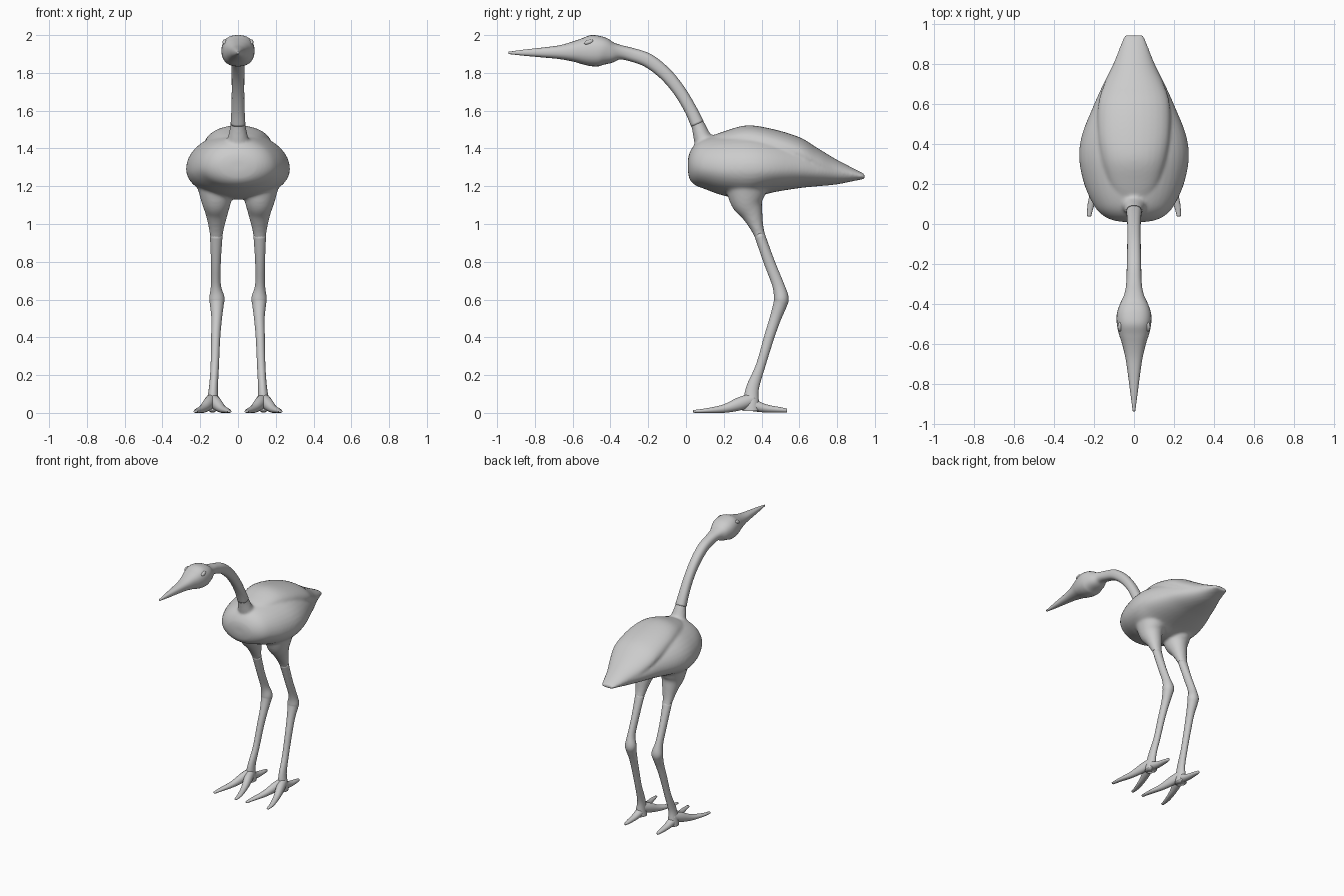
import bpy, bmesh, math
from mathutils import Vector


def catmull(rows, steps):
    """Smoothly interpolate rows of numbers."""
    out = []
    for i in range(len(rows) - 1):
        p0, p1, p2 = rows[max(i - 1, 0)], rows[i], rows[i + 1]
        p3 = rows[min(i + 2, len(rows) - 1)]
        for k in range(steps):
            t = k / steps
            out.append([0.5 * (2 * b + (c - a) * t + (2 * a - 5 * b + 4 * c - d) * t * t
                               + (3 * b - a - 3 * c + d) * t ** 3)
                        for a, b, c, d in zip(p0, p1, p2, p3)])
    out.append(list(rows[-1]))
    return out


def loft(bm, rings, power=1.0, axis=None, n=28, steps=5):
    """Skin rings (x, y, z, half width, upper radius[, lower radius])."""
    rows = catmull([list(r) + [r[4]] * (6 - len(r)) for r in rings], steps)
    pts = [Vector(r[:3]) for r in rows]
    loops = []
    for i, r in enumerate(rows):
        t = axis or (pts[min(i + 1, len(pts) - 1)] - pts[max(i - 1, 0)]).normalized()
        side = (Vector((1, 0, 0)) - t * t.x).normalized()
        up = t.cross(side)
        loop = []
        for k in range(n):
            a = 2 * math.pi * k / n
            c = math.copysign(abs(math.cos(a)) ** power, math.cos(a))
            s = math.copysign(abs(math.sin(a)) ** power, math.sin(a))
            p = pts[i] + side * c * max(r[3], .002) + up * s * max(r[4] if s > 0 else r[5], .002)
            p.z = max(p.z, 0)
            loop.append(bm.verts.new(p))
        loops.append(loop)
    for a, b in zip(loops, loops[1:]):
        for k in range(n):
            j = (k + 1) % n
            bm.faces.new((a[k], a[j], b[j], b[k]))
    bm.faces.new(loops[0])
    bm.faces.new(loops[-1])


def finish(name, bm, mirror=False):
    bmesh.ops.recalc_face_normals(bm, faces=bm.faces)
    for f in bm.faces:
        f.smooth = True
    me = bpy.data.meshes.new(name)
    bm.to_mesh(me)
    bm.free()
    ob = bpy.data.objects.new(name, me)
    bpy.context.collection.objects.link(ob)
    if mirror:
        m = ob.modifiers.new("Mirror", 'MIRROR')
        m.use_mirror_merge = False
    return ob


def sections(rows):
    """(y, widest z, top, bottom, half width) -> loft rings."""
    return [(0, y, z, w, top - z, z - bot) for y, z, top, bot, w in rows]


BACK_TO_FRONT = Vector((0, -1, 0))

# Torso: body, raised back panel, thighs and neck root blended together
bm = bmesh.new()
loft(bm, sections([
    (.94, 1.248, 1.262, 1.236, .035), (.90, 1.25, 1.285, 1.23, .06),
    (.80, 1.27, 1.33, 1.21, .105), (.70, 1.28, 1.375, 1.20, .155),
    (.60, 1.29, 1.43, 1.19, .20), (.45, 1.29, 1.47, 1.165, .26),
    (.33, 1.29, 1.485, 1.13, .275), (.20, 1.29, 1.475, 1.15, .25),
    (.10, 1.30, 1.455, 1.185, .205), (.05, 1.305, 1.425, 1.205, .165),
    (.02, 1.31, 1.38, 1.235, .11), (.01, 1.31, 1.34, 1.28, .05)]),
    axis=BACK_TO_FRONT, n=40)
loft(bm, sections([
    (.945, 1.25, 1.265, 1.236, .05), (.80, 1.275, 1.34, 1.25, .105),
    (.70, 1.32, 1.40, 1.28, .15), (.60, 1.37, 1.46, 1.33, .18),
    (.45, 1.42, 1.505, 1.38, .18), (.32, 1.44, 1.522, 1.40, .16),
    (.20, 1.44, 1.49, 1.40, .12), (.12, 1.43, 1.46, 1.40, .07)]),
    axis=BACK_TO_FRONT)
for s in (1, -1):
    loft(bm, [(s * .12, .32, 1.26, .11, .13), (s * .115, .32, 1.13, .082, .09, .095),
              (s * .113, .35, 1.05, .058, .055, .058), (s * .115, .387, .95, .036, .03),
              (s * .117, .43, .83, .026, .028)])
loft(bm, [(0, .12, 1.40, .085, .07), (0, .09, 1.45, .057, .05),
          (0, .065, 1.52, .041, .037), (0, .04, 1.575, .036, .033)])
torso = finish("torso", bm)
rem = torso.modifiers.new("Blend", 'REMESH')
rem.mode = 'VOXEL'
rem.voxel_size = .009
rem.use_smooth_shade = True
smo = torso.modifiers.new("Soften", 'SMOOTH')
smo.factor, smo.iterations = .5, 8

# Neck, head and long beak in one sweep
bm = bmesh.new()
neck = [(0, .06, 1.53, .039, .036), (0, .025, 1.605, .035, .033),
        (0, -.035, 1.705, .033, .033), (0, -.11, 1.795, .034, .035),
        (0, -.20, 1.865, .036, .037), (0, -.29, 1.897, .038, .036)]
head = sections([
    (-.35, 1.91, 1.948, 1.87, .048), (-.40, 1.91, 1.97, 1.85, .07),
    (-.45, 1.917, 1.993, 1.836, .086), (-.50, 1.917, 2.0, 1.835, .086),
    (-.55, 1.915, 1.982, 1.845, .076), (-.60, 1.912, 1.965, 1.86, .06),
    (-.67, 1.91, 1.946, 1.873, .043), (-.75, 1.908, 1.935, 1.881, .031),
    (-.85, 1.907, 1.924, 1.89, .018), (-.94, 1.906, 1.912, 1.90, .006)])
loft(bm, neck + head, power=.85)
finish("neck_head_and_beak", bm)

# Eyes
bm = bmesh.new()
bmesh.ops.create_uvsphere(bm, u_segments=16, v_segments=10, radius=1)
for v in bm.verts:
    v.co = Vector((.07 + .012 * v.co.x, -.515 + .024 * v.co.y,
                   1.963 + .013 * v.co.z + .006 * v.co.y))
finish("eyes", bm, mirror=True)

# Lower legs with knobbly backward knees
bm = bmesh.new()
loft(bm, [(.115, .387, .95, .034, .028), (.117, .44, .80, .026, .029),
          (.117, .487, .68, .026, .031), (.112, .504, .61, .040, .039),
          (.112, .497, .57, .036, .036), (.113, .473, .50, .028, .030),
          (.118, .44, .40, .024, .027), (.123, .395, .25, .022, .025),
          (.13, .352, .13, .024, .034), (.135, .345, .05, .034, .042),
          (.135, .345, .01, .038, .045)])
finish("legs", bm, mirror=True)

# Feet: two spread front toes and one back toe
bm = bmesh.new()
for s in (1, -1):
    loft(bm, [(.135, .36, .075, .026, .03), (.135 + s * .02, .29, .05, .030, .035),
              (.135 + s * .05, .20, .022, .023, .022), (.135 + s * .08, .10, .011, .017, .012),
              (.135 + s * .09, .038, .008, .010, .007)], n=16)
loft(bm, [(.135, .34, .045, .032, .035), (.135, .42, .024, .025, .022),
          (.135, .50, .016, .017, .014), (.135, .535, .013, .009, .010)], n=16)
finish("feet", bm, mirror=True)
